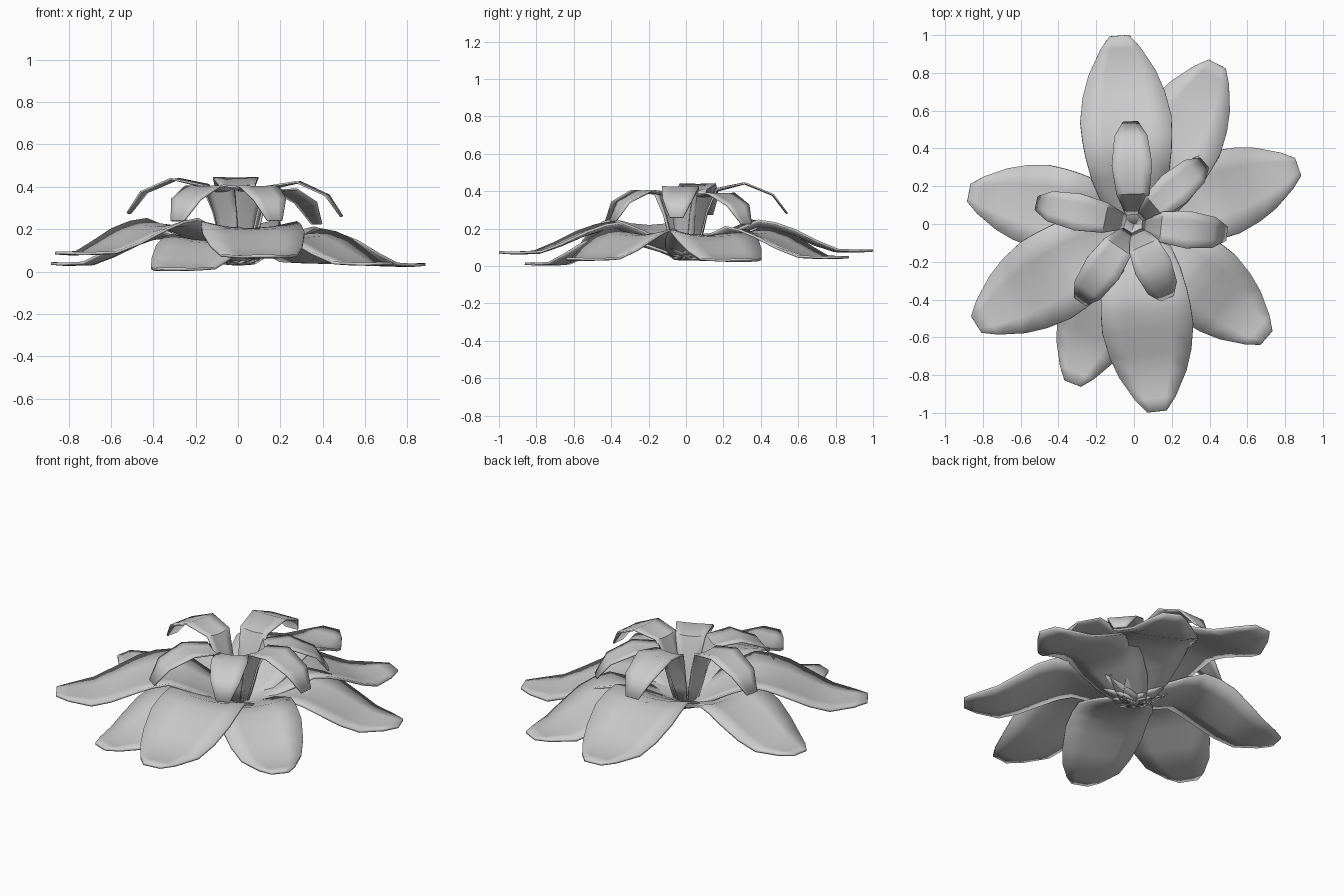
import bpy, math

# Petal profiles: (distance along axis, height, half width, edge lift)
OUTER = [(-0.02, 0.035, 0.07, 0.005), (0.05, 0.065, 0.12, 0.012), (0.13, 0.105, 0.165, 0.02),
         (0.25, 0.162, 0.205, 0.03), (0.37, 0.208, 0.228, 0.034), (0.46, 0.20, 0.238, 0.028),
         (0.56, 0.17, 0.242, 0.023), (0.69, 0.115, 0.218, 0.015), (0.80, 0.08, 0.18, 0.006),
         (0.93, 0.078, 0.108, 0.002), (1.0, 0.083, 0.052, 0.0)]
INNER = [(0.05, 0.06, 0.04, 0.0), (0.08, 0.165, 0.055, 0.005), (0.11, 0.28, 0.066, 0.01),
         (0.16, 0.40, 0.088, 0.012), (0.31, 0.44, 0.107, 0.003), (0.46, 0.38, 0.088, 0.0),
         (0.535, 0.28, 0.04, 0.0)]


def petal(name, profile, angle, length=1.0, width=1.0, drop=0.0, thick=0.012, side=0.0):
    """Lofted strip of cross-sections along a direction, thickened."""
    a = math.radians(angle)
    ca, sa = math.cos(a), math.sin(a)
    cols = (-1, -0.5, 0, 0.5, 1)
    verts, faces = [], []
    for r, z, w, lift in profile:
        d = drop * max(0, min(1, r / 0.3))
        for u in cols:
            x, y = r * length, u * w * width + side
            verts.append((x * ca - y * sa, x * sa + y * ca, z - d + lift * u * u))
    n = len(cols)
    for i in range(len(profile) - 1):
        for j in range(n - 1):
            k = i * n + j
            faces.append((k, k + n, k + n + 1, k + 1))
    me = bpy.data.meshes.new(name)
    me.from_pydata(verts, [], faces)
    me.flip_normals()
    ob = bpy.data.objects.new(name, me)
    bpy.context.collection.objects.link(ob)
    mod = ob.modifiers.new("thickness", "SOLIDIFY")
    mod.thickness = thick
    mod.offset = 0
    bpy.ops.object.select_all(action='DESELECT')
    ob.select_set(True)
    bpy.context.view_layer.objects.active = ob
    bpy.ops.object.shade_smooth_by_angle(angle=math.radians(50))
    return ob


# Outer spreading petals: angle, length, width, drop, sideways shift
for i, (ang, ln, wd, dr, sd) in enumerate([
        (94.5, 1.0, 1.0, 0.0, 0.0), (62.5, 0.955, 0.97, 0.035, 0.0), (19.2, 0.92, 0.95, 0.05, 0.0),
        (-40.7, 0.925, 0.93, 0.045, 0.0), (-83.7, 1.0, 1.0, 0.01, 0.012), (-111, 0.905, 0.9, 0.07, 0.0),
        (-147.5, 0.99, 1.0, -0.005, 0.0), (169.3, 0.89, 0.92, 0.045, 0.0)]):
    petal(f"outer_petal_{i + 1}", OUTER, ang, ln, wd, dr, 0.013, sd)

# Inner upright petals that arch over at the tip
for i, (ang, ln, wd, dr) in enumerate([
        (92, 1.01, 1.0, 0.0), (41, 0.92, 0.9, 0.055), (-6, 0.92, 0.93, 0.02),
        (-125, 0.93, 0.95, 0.04), (-66, 0.80, 0.95, 0.04), (168, 0.985, 0.92, 0.005)]):
    petal(f"inner_petal_{i + 1}", INNER, ang, ln, wd, dr, 0.009)
